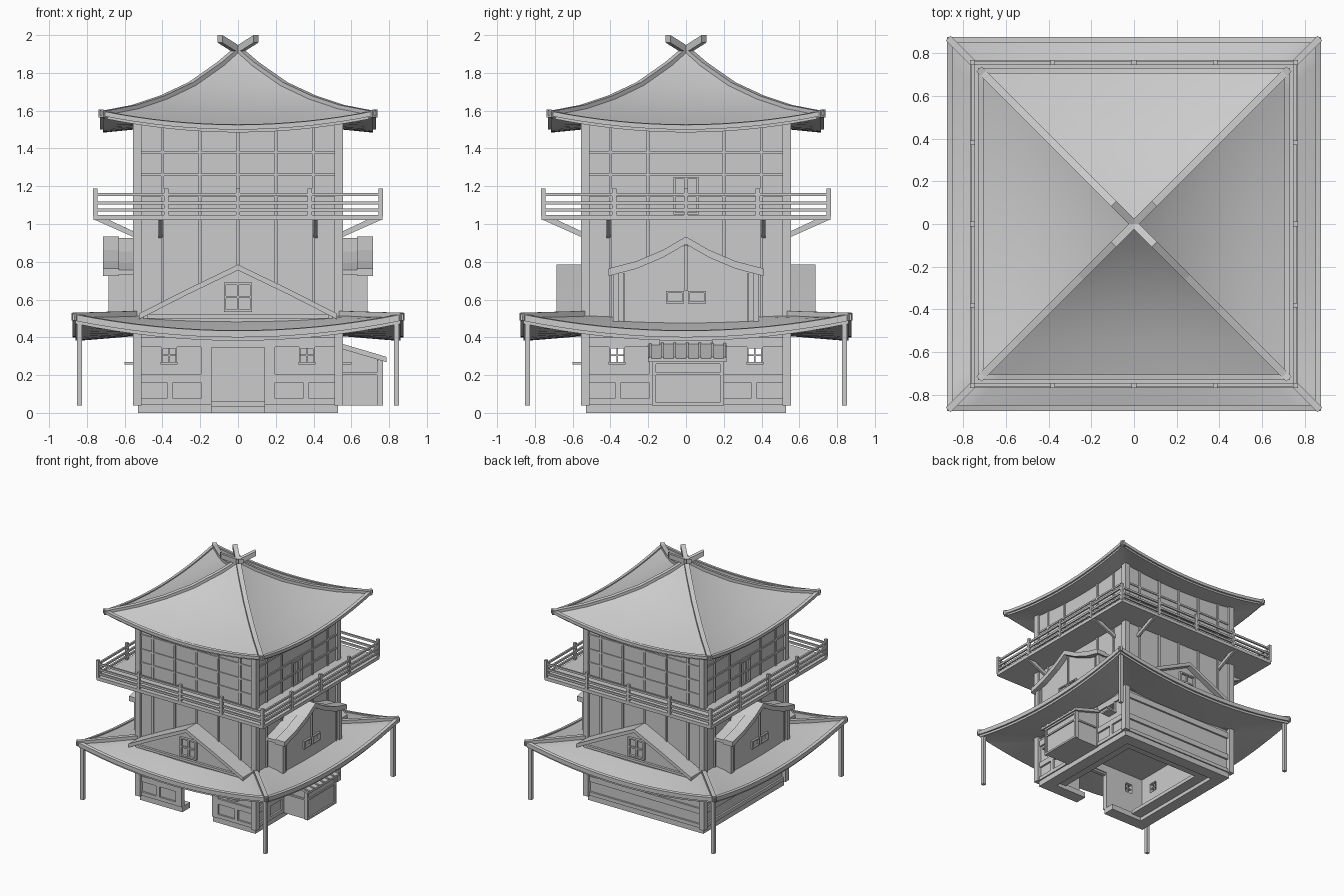
import bpy, bmesh, math
from mathutils import Matrix, Vector

if "Cube" in bpy.data.objects:
    bpy.data.objects.remove(bpy.data.objects["Cube"])

ALL = (0, 1, 2, 3)   # quarter turns: 0 front, 1 right, 2 back, 3 left
R2 = math.sqrt(2)


def finish(name, bm, smooth=False):
    bmesh.ops.recalc_face_normals(bm, faces=bm.faces)
    me = bpy.data.meshes.new(name)
    bm.to_mesh(me)
    bm.free()
    ob = bpy.data.objects.new(name, me)
    bpy.context.collection.objects.link(ob)
    if smooth:
        bpy.ops.object.select_all(action='DESELECT')
        ob.select_set(True)
        bpy.context.view_layer.objects.active = ob
        bpy.ops.object.shade_smooth_by_angle(angle=math.radians(25))
    return ob


def prisms(name, items, sides=(0,)):
    """items: (outline in (u, z), inner depth, outer depth), repeated on the given sides"""
    bm = bmesh.new()
    for k in sides:
        rot = Matrix.Rotation(k * math.pi / 2, 3, 'Z')
        for pts, d0, d1 in items:
            a = [bm.verts.new(rot @ Vector((u, -d0, z))) for u, z in pts]
            b = [bm.verts.new(rot @ Vector((u, -d1, z))) for u, z in pts]
            bm.faces.new(a)
            bm.faces.new(b[::-1])
            for i in range(len(a)):
                j = (i + 1) % len(a)
                bm.faces.new((a[i], b[i], b[j], a[j]))
    return finish(name, bm)


def rect(u0, u1, z0, z1, d0, d1):
    return ([(u0, z0), (u1, z0), (u1, z1), (u0, z1)], d0, d1)


def both(u0, u1, z0, z1, d0, d1):
    return [rect(u0, u1, z0, z1, d0, d1), rect(-u1, -u0, z0, z1, d0, d1)]


def strip(line, t, d0, d1):
    return (line + [(u, z - t) for u, z in reversed(line)], d0, d1)


def mirror_line(half):
    return [(-u, z) for u, z in reversed(half[1:])] + half


def frame(u0, u1, z0, z1, w, d0, d1):
    return [rect(u0, u0 + w, z0, z1, d0, d1), rect(u1 - w, u1, z0, z1, d0, d1),
            rect(u0 + w, u1 - w, z0, z0 + w, d0, d1), rect(u0 + w, u1 - w, z1 - w, z1, d0, d1)]


def swept_roof(name, profile, n=16, cap=False):
    """square rings (half width, corner height, sag at mid side) lofted together"""
    bm = bmesh.new()
    rings = []
    for r, h, sag in profile:
        ring = []
        for k in ALL:
            rot = Matrix.Rotation(k * math.pi / 2, 3, 'Z')
            for j in range(n):
                s = -1 + 2 * j / n
                ring.append(bm.verts.new(rot @ Vector((s * r, -r, h - sag * (1 - s * s)))))
        rings.append(ring)
    for a, b in zip(rings, rings[1:]):
        for i in range(4 * n):
            j = (i + 1) % (4 * n)
            bm.faces.new((a[i], a[j], b[j], b[i]))
    if cap:
        bm.faces.new(rings[0])
    return finish(name, bm, True)


# Upper roof with raised eave board, hip ridges and crossed horns
hip = [(.005, 1.925, 0), (.1, 1.84, .003), (.25, 1.735, .012), (.4, 1.665, .028),
       (.55, 1.615, .045), (.705, 1.585, .065)]
swept_roof("upper_roof", hip + [(.705, 1.598, .07), (.73, 1.6, .075), (.73, 1.575, .075), (.715, 1.575, .075),
                                (.715, 1.56, .075), (.7, 1.56, .075), (.5, 1.535, .03)], cap=True)
line = [(-.095 * R2, 2.0), (0, 1.94)] + [(r * R2, h + .015) for r, h, s in hip[1:]] + [(.725 * R2, 1.605)]
prisms("upper_hip_ridges", [strip(line, .04, -.018, .018)], [k + .5 for k in ALL])

# Lower roof and its hips
swept_roof("lower_roof", [(.53, .515, .01), (.7, .51, .04), (.85, .512, .083), (.85, .523, .085), (.875, .523, .088),
                          (.875, .49, .09), (.86, .49, .09), (.86, .472, .09), (.84, .472, .09), (.5, .43, .02)])
prisms("lower_hip_ridges", [strip([(.54 * R2, .54), (.7 * R2, .535), (.87 * R2, .53)], .04, -.016, .016)],
       [k + .5 for k in ALL])
prisms("eave_posts", [rect(.825, .853, .04, .485, .825, .853)], ALL)

# Tower body with corner posts and battens
prisms("tower_body", [rect(-.54, .54, .425, 1.54, -.54, .54)])
prisms("corner_posts", [rect(.51, .557, .04, 1.55, .51, .557)], ALL)
battens = [rect(u - .008, u + .008, .48, 1.54, .53, .55) for u in (-.4, -.2, 0, .2, .4)]
prisms("wall_battens_front_back", battens, (0, 2))
prisms("wall_battens_sides", [b for b in battens if b is not battens[2]], (1, 3))
prisms("lattice_rails", [rect(-.51, .51, z - .007, z + .007, .53, .548) for z in (1.15, 1.26, 1.38)], ALL)
prisms("balcony_doors", frame(-.065, 0, 1.05, 1.25, .01, .53, .553) + frame(0, .065, 1.05, 1.25, .01, .53, .553),
       (1, 3))

# Balcony
prisms("balcony_floor", [rect(-.765, .765, 1.02, 1.048, -.765, .765)])
rails = [rect(-.76, .76, z - .008, z + .008, .748, .762) for z in (1.075, 1.11, 1.155)]
posts = [rect(u - .011, u + .011, 1.04, 1.187, .745, .767) for u in (-.38, 0, .38, .756)]
prisms("balcony_railing", rails + posts, ALL)
brace = [(.54, .925), (.54, .955), (.69, 1.025), (.765, 1.025)]
prisms("balcony_braces", [(brace, .4, .42), (brace, -.42, -.4)], ALL)

# Low triangular gables, front and back
half = [(0, .785), (.27, .655), (.525, .525)]
prisms("low_gable_wall", [([(-.5, .46), (.5, .46), (.5, .51), (0, .76), (-.5, .51)], .5, .64)], (0, 2))
prisms("low_gable_roof", [strip(mirror_line(half), .03, .5, .685)], (0, 2))
prisms("low_gable_base_beam", [rect(-.48, .48, .50, .52, .6, .66)], (0, 2))
prisms("low_gable_window", frame(-.075, .075, .535, .69, .012, .63, .66)
       + [rect(-.006, .006, .54, .685, .63, .655), rect(-.07, .07, .607, .619, .63, .655)], (0, 2))

# Tall gabled dormers, left and right
half = [(0, .925), (.12, .855), (.26, .795), (.405, .757)]
prisms("dormer_wall", [([(-.38, .43), (.38, .43), (.38, .745), (.2, .8), (0, .89), (-.2, .8), (-.38, .745)],
                        .5, .67)], (1, 3))
prisms("dormer_roof", [strip(mirror_line(half), .025, .5, .7)], (1, 3))
prisms("dormer_bargeboard", [strip(mirror_line([(u * 1.01, z + .008) for u, z in half]), .04, .63, .715)], (1, 3))
prisms("dormer_posts", both(.355, .387, .43, .74, .65, .685) + [rect(-.007, .007, .645, .89, .65, .683)]
       + both(.325, .333, .46, .74, .65, .678), (1, 3))
prisms("dormer_windows", frame(-.105, -.01, .58, .645, .01, .66, .685)
       + frame(.01, .105, .58, .645, .01, .66, .685), (1, 3))

# Plinth ring, open at the doorway
prisms("plinth", [rect(-.53, .53, 0, .045, .43, .53)], (1, 2, 3))
prisms("plinth_front", both(.14, .53, 0, .045, .43, .53))
prisms("inner_step", [rect(-.43, .43, .03, .06, .34, .43)], (1, 2, 3))

# Ground floor walls with window openings
win = both(.4, .525, .04, .44, .5, .525) + both(.33, .4, .04, .265, .5, .525) + both(.33, .4, .345, .44, .5, .525)
prisms("front_wall", win + both(.14, .33, .04, .44, .5, .525) + [rect(-.14, .14, .36, .44, .5, .525)])
prisms("side_walls", win + [rect(-.33, .33, .04, .44, .5, .525)], (1, 3))
prisms("back_wall", [rect(-.525, .525, .04, .44, .5, .525)], (2,))
bands = []
for z0, z1 in ((.045, .075), (.16, .205), (.35, .4)):
    bands += both(.19, .51, z0, z1, .51, .54)
uprights = both(.345, .375, .07, .2, .51, .54) + both(.14, .195, .045, .4, .51, .543)
prisms("timber_frame", bands + uprights, (0, 1))
prisms("door_lintel", [rect(-.19, .19, .345, .4, .51, .543)])
prisms("rear_timber_rails", [rect(-.515, .515, z0, z1, .51, .54)
                             for z0, z1 in ((.045, .075), (.16, .205), (.35, .4))], (2, 3))

# Windows with bars and sills
bars, sills = [], []
for c in (-.365, .365):
    bars += frame(c - .043, c + .043, .258, .35, .01, .505, .545)
    bars += [rect(c - .004, c + .004, .26, .345, .51, .525), rect(c - .04, c + .04, .302, .31, .51, .525)]
    sills += [rect(c - .045, c + .045, .257, .27, .52, .6)]
prisms("window_bars", bars, (0, 1, 3))
prisms("window_sills", sills, (0, 1, 3))

# Lean-to shed on the right side
prisms("shed_body", [([(.5, .04), (.755, .04), (.755, .28), (.5, .36)], -.19, .17)])
prisms("shed_frame", frame(-.18, .2, .04, .275, .015, .75, .767) + [rect(-.18, .2, .2, .213, .75, .765)], (1,))
prisms("shed_side_rails", [rect(.55, .765, .2, .213, .16, .18), rect(.735, .765, .04, .28, .16, .18),
                           rect(.55, .765, .2, .213, -.2, -.18), rect(.735, .765, .04, .28, -.2, -.18)])
slope = [(.52, .365), (.785, .287)]
prisms("shed_roof", [strip(slope, .018, -.215, .2)])
prisms("shed_roof_battens", [strip([(u, z + .01) for u, z in slope], .016, -y - .007, -y + .007)
                             for y in (-.19, -.125, -.06, .007, .073, .14, .205)])
